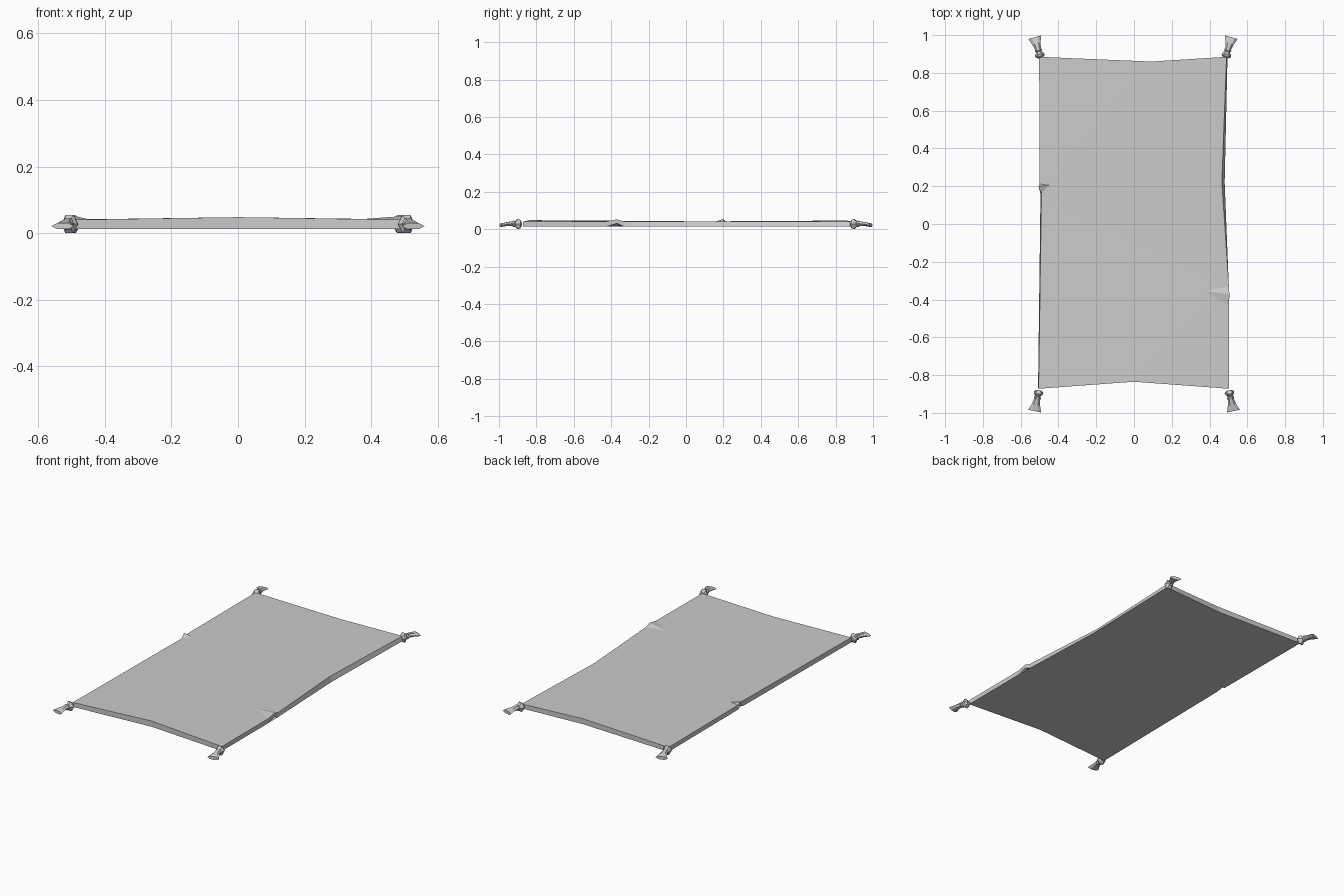
import bpy, bmesh, math
from mathutils import Vector

if "Cube" in bpy.data.objects:
    bpy.data.objects.remove(bpy.data.objects["Cube"])


def make_object(name, bm):
    bmesh.ops.recalc_face_normals(bm, faces=bm.faces)
    mesh = bpy.data.meshes.new(name)
    bm.to_mesh(mesh)
    bm.free()
    obj = bpy.data.objects.new(name, mesh)
    bpy.context.collection.objects.link(obj)
    return obj


# Rug outline, counter-clockwise: top x, bottom x, y, bottom z, top z
outline = [
    (-0.505, -0.508, -0.872, 0.013, 0.040),
    (0.000, 0.000, -0.835, 0.013, 0.048),
    (0.502, 0.502, -0.872, 0.013, 0.040),
    (0.503, 0.503, -0.430, 0.013, 0.041),
    (0.505, 0.505, -0.370, 0.031, 0.052),   # crest of right wrinkle
    (0.502, 0.502, -0.330, 0.013, 0.041),
    (0.465, 0.480, 0.220, 0.013, 0.041),
    (0.490, 0.495, 0.885, 0.013, 0.040),
    (0.090, 0.090, 0.860, 0.013, 0.046),
    (-0.502, -0.502, 0.885, 0.013, 0.040),
    (-0.500, -0.500, 0.212, 0.013, 0.041),
    (-0.505, -0.505, 0.200, 0.031, 0.055),  # crest of left wrinkle
    (-0.490, -0.495, 0.160, 0.013, 0.041),
]
# Inner end of each wrinkle, by crest index
wrinkles = {4: (0.370, -0.355), 11: (-0.450, 0.205)}

# Rug: top and bottom sheets with raised wrinkles, joined by a rim
bm = bmesh.new()
rims = []
for top in (True, False):
    rim = [bm.verts.new((p[0] if top else p[1], p[2], p[4] if top else p[3]))
           for p in outline]
    sheet = list(rim)
    for i, (x, y) in wrinkles.items():
        tip = bm.verts.new((x, y, 0.042 if top else 0.013))
        sheet[i] = tip
        bm.faces.new((rim[i - 1], rim[i], tip))
        bm.faces.new((rim[i], rim[i + 1], tip))
    main = bm.faces.new(sheet)
    bmesh.ops.triangulate(bm, faces=[main])
    rims.append(rim)
for i in range(len(outline)):
    j = (i + 1) % len(outline)
    bm.faces.new((rims[0][i], rims[0][j], rims[1][j], rims[1][i]))
make_object("rug", bm)

# Tassel rings: distance along, half width, half height, centre z
rings = [(0.000, 0.014, 0.012, 0.027), (0.010, 0.026, 0.024, 0.027),
         (0.020, 0.024, 0.027, 0.027), (0.034, 0.014, 0.013, 0.028),
         (0.041, 0.020, 0.017, 0.028), (0.050, 0.016, 0.012, 0.030),
         (0.080, 0.023, 0.010, 0.027), (0.113, 0.035, 0.009, 0.021)]


def tassel(name, start, end, sides=6):
    start, end = Vector(start), Vector(end)
    along = (end - start).normalized()
    across = Vector((-along.y, along.x))
    bm = bmesh.new()
    loops = []
    for d, w, h, z in rings:
        loop = []
        for k in range(sides):
            a = math.tau * k / sides
            p = start + along * d + across * (w * math.cos(a))
            loop.append(bm.verts.new((p.x, p.y, z + h * math.sin(a) / math.sin(math.pi / 3))))
        loops.append(loop)
    for a, b in zip(loops, loops[1:]):
        for k in range(sides):
            n = (k + 1) % sides
            bm.faces.new((a[k], a[n], b[n], b[k]))
    bm.faces.new(loops[0])
    bm.faces.new(loops[-1])
    make_object(name, bm)


# Tassels at the four corners
tassel("tassel_front_left", (-0.503, -0.880), (-0.526, -0.990))
tassel("tassel_front_right", (0.503, -0.880), (0.526, -0.990))
tassel("tassel_back_left", (-0.495, 0.880), (-0.526, 0.990))
tassel("tassel_back_right", (0.485, 0.880), (0.516, 0.990))
